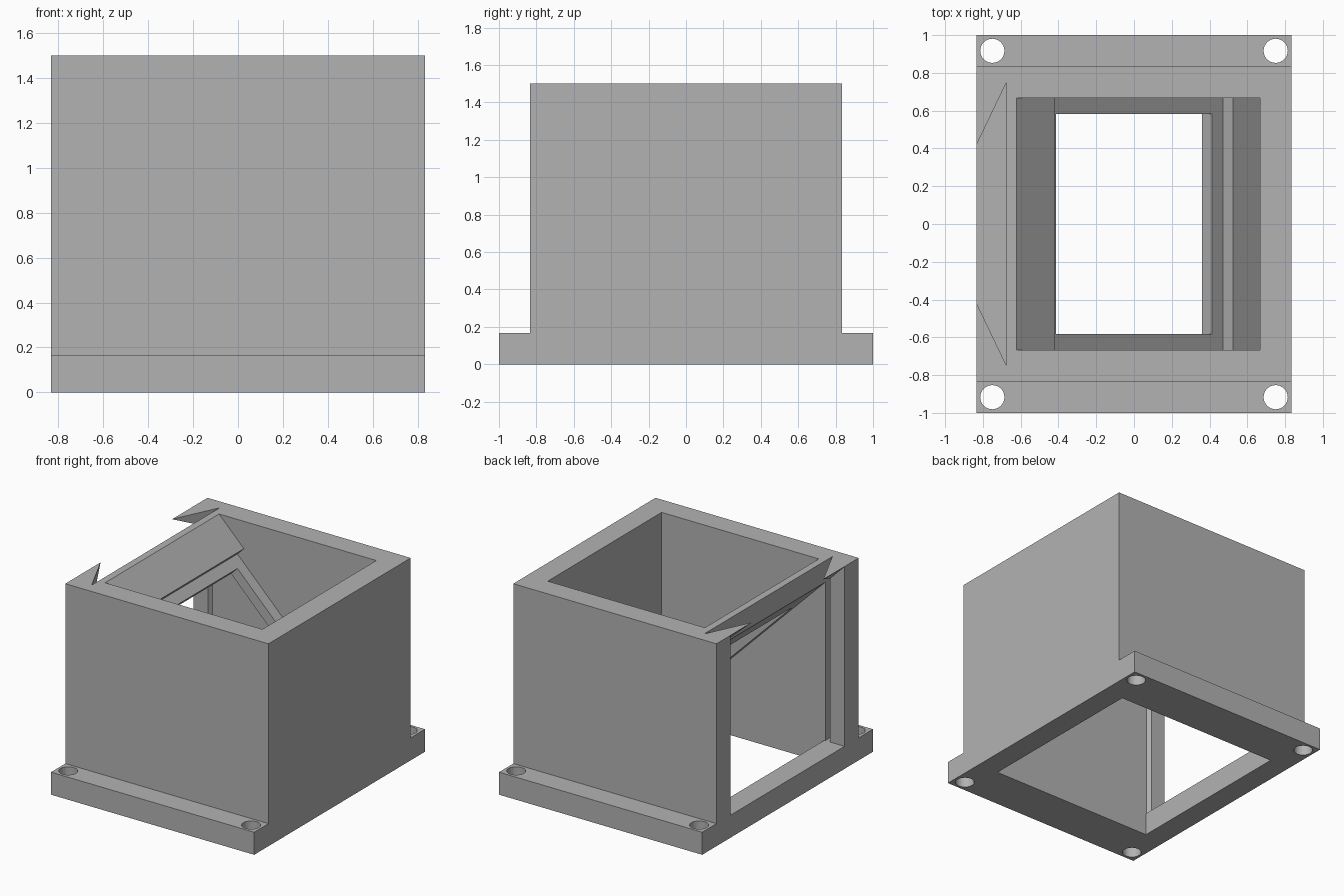
import bpy, bmesh, math
from mathutils import Vector

cube = bpy.data.objects.get("Cube")
if cube:
    bpy.data.objects.remove(cube, do_unlink=True)

HALF, INNER, TOP, BASE = 0.833, 0.667, 1.5, 0.167
SEAT, LEDGE, UNDER = 0.878, 0.772, 0.666   # x + z of the three 45 degree planes

grey = bpy.data.materials.new("plain grey")
grey.use_nodes = True
grey.diffuse_color = (0.45, 0.45, 0.45, 1)
grey.node_tree.nodes["Principled BSDF"].inputs["Base Color"].default_value = (0.45, 0.45, 0.45, 1)


def prism(name, points, extrude):
    """Extrude a closed polygon of 3D points along a vector."""
    bm = bmesh.new()
    face = bm.faces.new([bm.verts.new(p) for p in points])
    out = bmesh.ops.extrude_face_region(bm, geom=[face])
    moved = [g for g in out["geom"] if isinstance(g, bmesh.types.BMVert)]
    bmesh.ops.translate(bm, verts=moved, vec=Vector(extrude))
    bmesh.ops.recalc_face_normals(bm, faces=bm.faces)
    mesh = bpy.data.meshes.new(name)
    bm.to_mesh(mesh)
    bm.free()
    obj = bpy.data.objects.new(name, mesh)
    bpy.context.scene.collection.objects.link(obj)
    return obj


def side_prism(name, profile, half_width):
    """Prism from an (x, z) profile, symmetric across y."""
    return prism(name, [(x, -half_width, z) for x, z in profile], (0, 2 * half_width, 0))


def plan_prism(name, outline, low, high):
    """Prism from an (x, y) outline between two heights."""
    return prism(name, [(x, y, low) for x, y in outline], (0, 0, high - low))


def slanted_box(name, half_length, half_width, low_sum, high_sum):
    """Box lying along the 45 degree slope between two parallel planes."""
    d = half_length / math.sqrt(2)
    profile = []
    for total, order in ((low_sum, (-1, 1)), (high_sum, (1, -1))):
        cx, cz = (total - LEDGE) / 2, (total + LEDGE) / 2
        profile += [(cx + s * d, cz - s * d) for s in order]
    return side_prism(name, profile, half_width)


def combine(target, tool, operation):
    mod = target.modifiers.new(tool.name, "BOOLEAN")
    mod.object, mod.operation, mod.solver = tool, operation, "EXACT"
    bpy.context.view_layer.update()
    result = bpy.data.meshes.new_from_object(
        target.evaluated_get(bpy.context.evaluated_depsgraph_get()))
    target.modifiers.clear()
    target.data = result
    bpy.data.objects.remove(tool, do_unlink=True)


# Housing block with a mounting flange front and back
housing = side_prism("housing", [(-HALF, 0), (HALF, 0), (HALF, TOP), (-HALF, TOP)], HALF)
flange = side_prism("flange", [(-HALF, 0), (HALF, 0), (HALF, BASE), (-HALF, BASE)], 1)
combine(housing, flange, "UNION")

# Upper chamber with a sloping floor
combine(housing, side_prism("upper_chamber", [
    (SEAT - TOP - 0.1, TOP + 0.1), (INNER, TOP + 0.1), (INNER, SEAT - INNER)], INNER), "DIFFERENCE")

# Lower chamber, open at the bottom and through the side window
combine(housing, side_prism("lower_chamber", [
    (-INNER, -0.1), (INNER, -0.1), (INNER, UNDER - INNER), (-0.95, UNDER + 0.95),
    (-0.95, BASE), (-INNER, BASE)], INNER), "DIFFERENCE")

# Recess for a slanted plate and the aperture through its ledge
combine(housing, slanted_box("plate_recess", INNER, INNER, LEDGE, SEAT + 0.02), "DIFFERENCE")
combine(housing, slanted_box("aperture", 0.583, 0.583, UNDER - 0.03, LEDGE + 0.03), "DIFFERENCE")

# Dovetail slot in the window wall
slope = (0.75 - 0.42) / (HALF - 0.675)
outer = 0.42 - slope * 0.05
combine(housing, plan_prism("dovetail_slot", [
    (-HALF - 0.05, -outer), (-0.675, -0.75), (-0.675, 0.75), (-HALF - 0.05, outer)],
    BASE, TOP + 0.1), "DIFFERENCE")

# Screw holes in the flange corners
for sx in (-1, 1):
    for sy in (-1, 1):
        ring = [(sx * 0.75 + 0.064 * math.cos(a * math.tau / 32),
                 sy * 0.917 + 0.064 * math.sin(a * math.tau / 32)) for a in range(32)]
        combine(housing, plan_prism("screw_hole", ring, -0.1, BASE + 0.1), "DIFFERENCE")

housing.data.materials.clear()
housing.data.materials.append(grey)
for poly in housing.data.polygons:
    poly.material_index = 0
    poly.use_smooth = False
